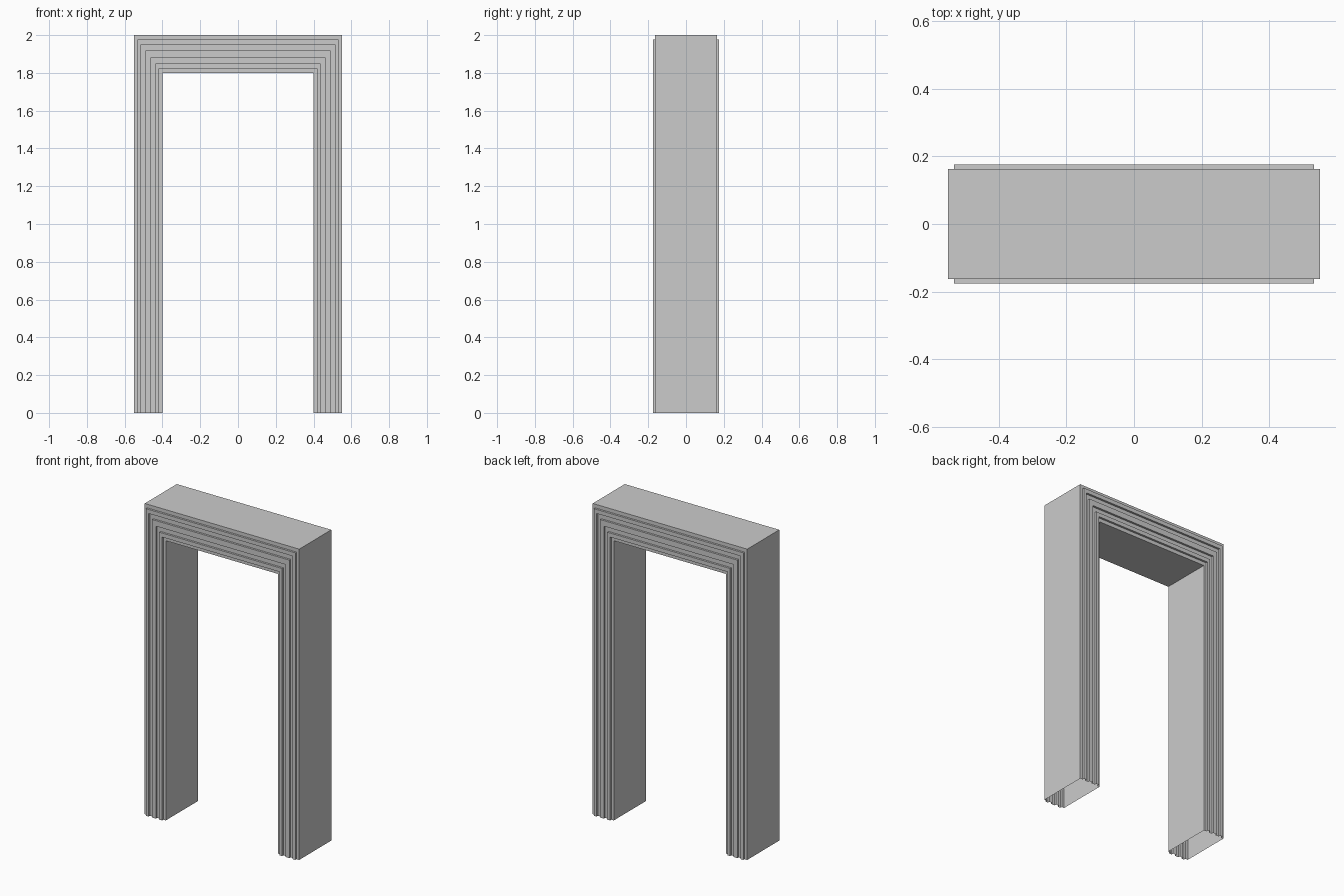
import bpy, bmesh

if "Cube" in bpy.data.objects:
    bpy.data.objects.remove(bpy.data.objects["Cube"])

OUTER_X, INNER_X = 0.55, 0.40
TOP_Z, OPENING_Z = 2.0, 1.8
LOW, HIGH = 0.163, 0.176

# Moulding steps: fraction across the frame width, from outside to opening
cuts = [0, 0.12, 0.25, 0.41, 0.59, 0.75, 0.88, 1]
front = []
for i in range(len(cuts) - 1):
    depth = HIGH if i % 2 else LOW
    front += [(cuts[i], -depth), (cuts[i + 1], -depth)]
profile = front + [(t, -y) for t, y in reversed(front)]

# Sweep the profile up one leg, across the lintel and down the other leg
bm = bmesh.new()


def ring(side, at_top):
    verts = []
    for t, y in profile:
        x = side * (OUTER_X + (INNER_X - OUTER_X) * t)
        z = TOP_Z + (OPENING_Z - TOP_Z) * t if at_top else 0
        verts.append(bm.verts.new((x, y, z)))
    return verts


rings = [ring(-1, False), ring(-1, True), ring(1, True), ring(1, False)]
for a, b in zip(rings, rings[1:]):
    for i in range(len(profile)):
        j = (i + 1) % len(profile)
        bm.faces.new((a[i], a[j], b[j], b[i]))

# The feet stay open underneath
bmesh.ops.recalc_face_normals(bm, faces=bm.faces)
mesh = bpy.data.meshes.new("door_frame")
bm.to_mesh(mesh)
bm.free()
frame = bpy.data.objects.new("door_frame", mesh)
bpy.context.collection.objects.link(frame)
